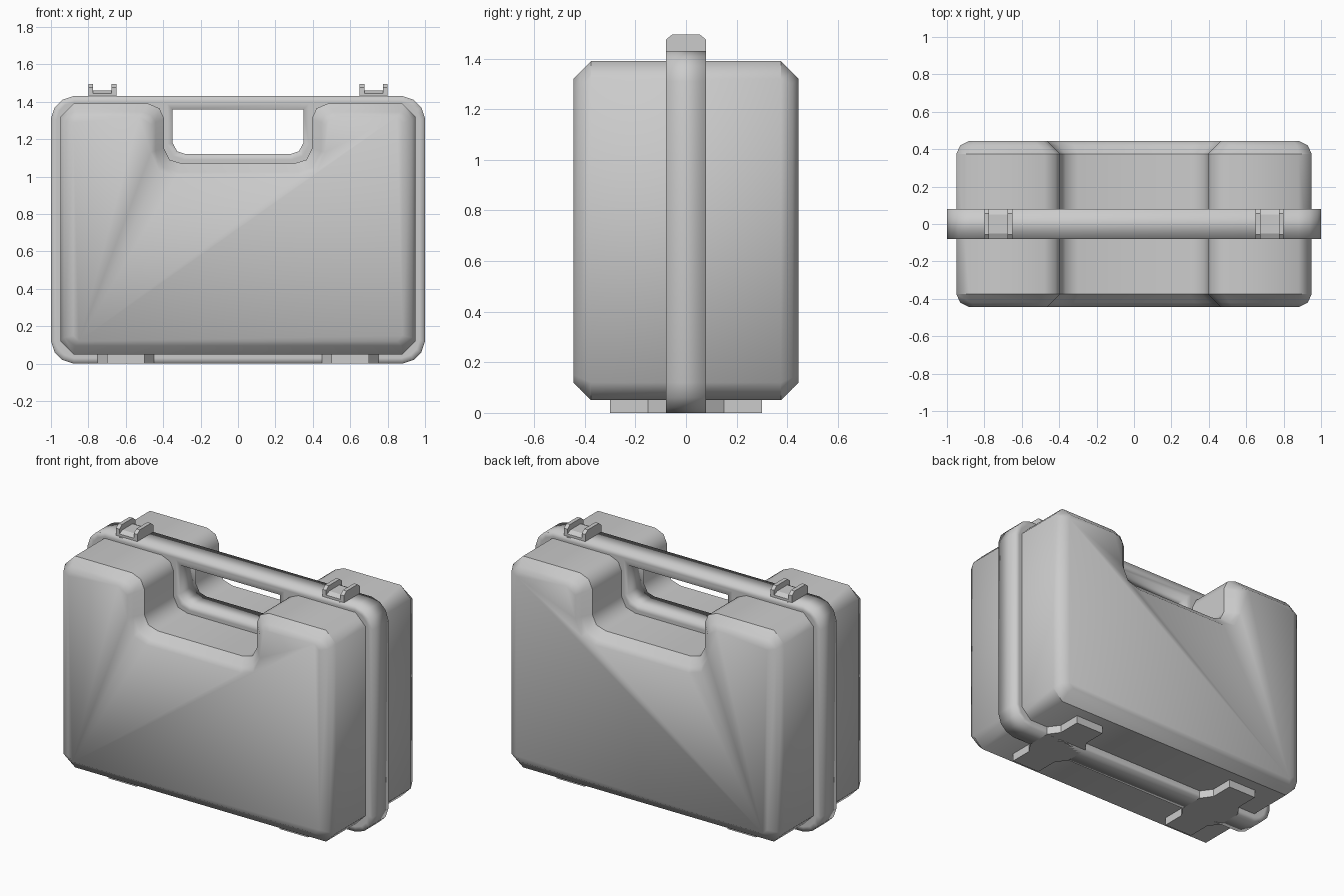
import bpy, bmesh
from mathutils import Vector

cube = bpy.data.objects.get("Cube")
if cube:
    bpy.data.objects.remove(cube)

grey = bpy.data.materials.new("light_grey_plastic")
grey.use_nodes = True
grey.diffuse_color = (0.6, 0.6, 0.6, 1)
grey.node_tree.nodes["Principled BSDF"].inputs["Base Color"].default_value = (0.6, 0.6, 0.6, 1)


def finish(name, bm, smooth):
    """Turn a bmesh into a named, coloured object."""
    bmesh.ops.recalc_face_normals(bm, faces=bm.faces)
    for f in bm.faces:
        f.smooth = smooth
    me = bpy.data.meshes.new(name)
    bm.to_mesh(me)
    bm.free()
    me.materials.append(grey)
    ob = bpy.data.objects.new(name, me)
    bpy.context.collection.objects.link(ob)
    return ob


def mirrored(half):
    """Complete a right-half outline (bottom centre to top centre) with its mirror."""
    return half + [(-x, z) for x, z in reversed(half)]


def prism(loops, start, end, place):
    """Extrude an outline, with optional holes, between two depths."""
    bm = bmesh.new()
    for loop in loops:
        vs = [bm.verts.new(place(a, b, start)) for a, b in loop]
        for i, v in enumerate(vs):
            bm.edges.new((v, vs[i - 1]))
    bmesh.ops.triangle_fill(bm, edges=bm.edges[:], use_beauty=True)
    ext = bmesh.ops.extrude_face_region(bm, geom=bm.faces[:], use_keep_orig=True)
    shift = Vector(place(0, 0, end)) - Vector(place(0, 0, start))
    bmesh.ops.translate(bm, vec=shift, verts=[g for g in ext["geom"] if isinstance(g, bmesh.types.BMVert)])
    bmesh.ops.recalc_face_normals(bm, faces=bm.faces)
    return bm


def along_x(y, z, d):
    return (d, y, z)


def along_y(x, z, d):
    return (x, d, z)


def along_z(x, y, d):
    return (x, y, d)


# Case body: outline with a handle notch, and the smaller outline of its faces
OUTER = mirrored([(0.88, 0.05), (0.95, 0.12), (0.95, 1.32), (0.88, 1.39), (0.48, 1.39),
                  (0.42, 1.365), (0.395, 1.31), (0.395, 1.15), (0.365, 1.09), (0.3, 1.07)])
INNER = mirrored([(0.85, 0.12), (0.88, 0.15), (0.88, 1.29), (0.85, 1.32), (0.53, 1.32),
                  (0.49, 1.31), (0.465, 1.28), (0.465, 1.13), (0.42, 1.03), (0.33, 1.0)])


def middle(o, i):
    """Half-way point of the bevel, fuller on the outer sides."""
    tx = 0.3 if abs(o[0]) > 0.8 else 0.65
    return (o[0] + (i[0] - o[0]) * tx, o[1] + (i[1] - o[1]) * 0.65)


MIDDLE = [middle(o, i) for o, i in zip(OUTER, INNER)]
bm = bmesh.new()
rings = []
for y, outline in ((-0.445, INNER), (-0.42, MIDDLE), (-0.375, OUTER),
                   (0.375, OUTER), (0.42, MIDDLE), (0.445, INNER)):
    rings.append([bm.verts.new((x, y, z)) for x, z in outline])
for a, b in zip(rings, rings[1:]):
    for i in range(len(a)):
        bm.faces.new((a[i - 1], a[i], b[i], b[i - 1]))
bm.faces.new(rings[0])
bm.faces.new(rings[-1])
bm.normal_update()
for e in bm.edges:
    p, q = (v.co for v in e.verts)
    on_crease = abs(abs(p.y) - 0.375) < 0.001 and abs(p.y - q.y) < 0.001
    if on_crease and min(abs(p.x), abs(q.x)) < 0.94:
        e.smooth = False
finish("case_body", bm, True)

# Central rim with its handle opening
rim = mirrored([(0.88, 0), (0.94, 0.02), (0.98, 0.06), (1, 0.12), (1, 1.31),
                (0.98, 1.37), (0.94, 1.41), (0.88, 1.43)])
opening = mirrored([(0.28, 1.12), (0.325, 1.135), (0.35, 1.18), (0.35, 1.36)])
bm = prism([rim, opening], -0.08, 0.08, along_y)
for side in (-1, 1):
    faces = [f for f in bm.faces if f.normal.y * side > 0.9]
    bmesh.ops.inset_region(bm, faces=faces, thickness=0.03, use_even_offset=True, use_boundary=True)
bm.normal_update()
for e in bm.edges:
    if abs(e.verts[0].co.y - e.verts[1].co.y) > 0.1 and e.calc_face_angle(0) > 1:
        e.smooth = False
finish("rim_and_handle", bm, True)

# Feet and latches on both sides
ear = [(-0.08, 1.42), (0.08, 1.42), (0.08, 1.475), (0.055, 1.495), (-0.055, 1.495), (-0.08, 1.475)]
saddle = [(-0.08, 1.42), (0.08, 1.42), (0.08, 1.445), (0.05, 1.46), (-0.05, 1.46), (-0.08, 1.445)]
foot = [(0.5, -0.3), (0.7, -0.3), (0.7, -0.15), (0.75, -0.08), (0.75, 0.08), (0.7, 0.15),
        (0.7, 0.3), (0.5, 0.3), (0.5, 0.15), (0.45, 0.08), (0.45, -0.08), (0.5, -0.15)]
for side, s in (("left", 1), ("right", -1)):
    finish(side + "_foot", prism([[(x * s, y) for x, y in foot]], 0, 0.06, along_z), False)
    for part, outline, a, b in (("inner_ear", ear, 0.65, 0.675), ("outer_ear", ear, 0.775, 0.8),
                                ("saddle", saddle, 0.675, 0.775)):
        finish(f"{side}_latch_{part}", prism([outline], a * s, b * s, along_x), False)
